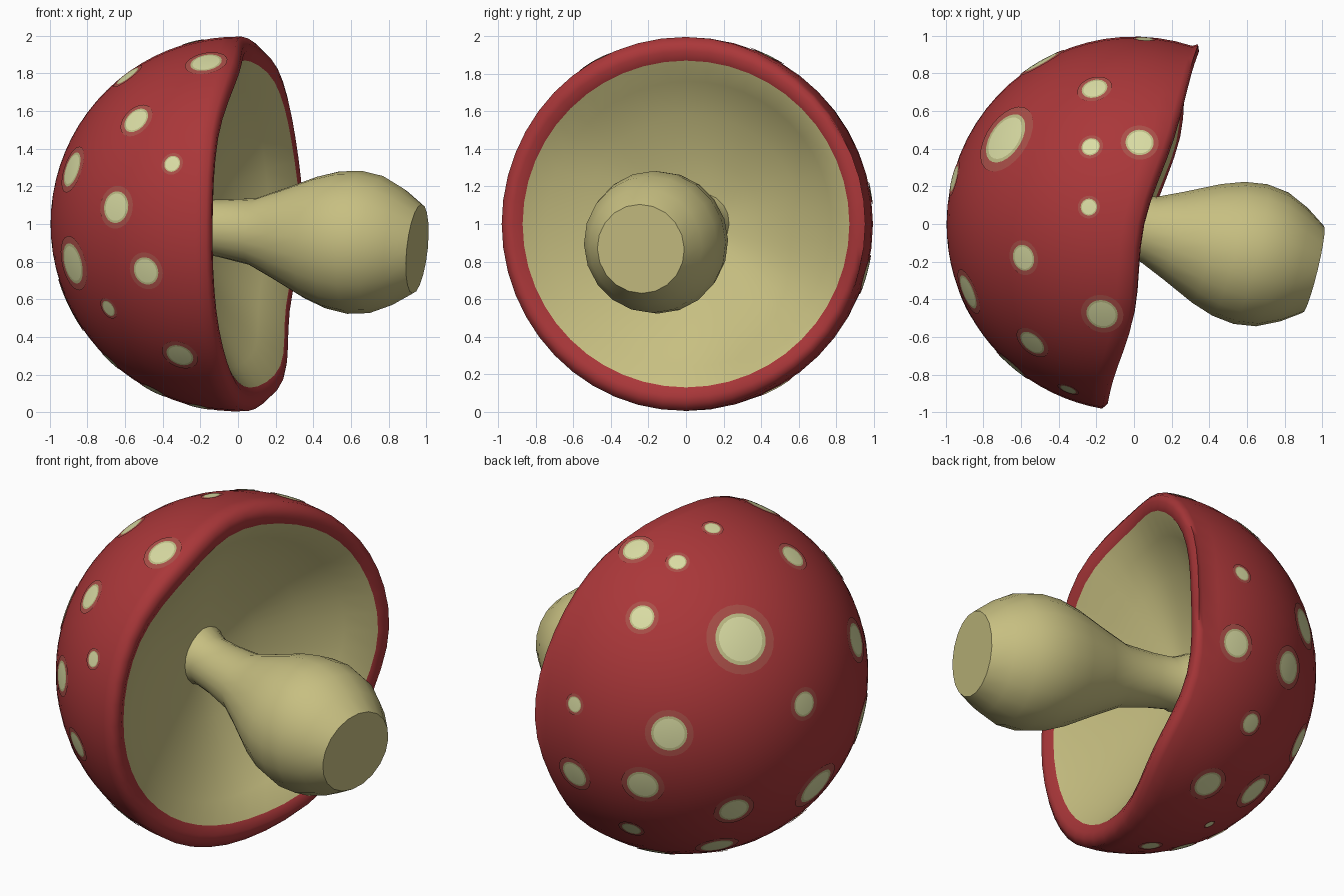
import bpy, bmesh, math
from mathutils import Vector

if "Cube" in bpy.data.objects:
    bpy.data.objects.remove(bpy.data.objects["Cube"])

def material(name, rgb):
    m = bpy.data.materials.new(name)
    m.diffuse_color = (*rgb, 1)
    m.use_nodes = True
    m.node_tree.nodes["Principled BSDF"].inputs["Base Color"].default_value = m.diffuse_color
    return m

RED = material("cap red", (0.40, 0.038, 0.041))
CREAM = material("flesh cream", (0.57, 0.52, 0.22))
SPOT = material("spot pale", (0.70, 0.72, 0.37))
EDGE = material("spot edge", (0.52, 0.51, 0.24))
HALO = material("spot halo", (0.40, 0.078, 0.065))

CENTRE = Vector((0, 0, 1))
AXIS = Vector((0.95, -0.23, -0.10)).normalized()
AXIS_START = Vector((0, -0.01, 0.968))

def finish(name, bm, mats, angle=60, recalc=True):
    if recalc:
        bmesh.ops.recalc_face_normals(bm, faces=bm.faces)
    me = bpy.data.meshes.new(name)
    bm.to_mesh(me)
    bm.free()
    for m in mats:
        me.materials.append(m)
    ob = bpy.data.objects.new(name, me)
    bpy.context.collection.objects.link(ob)
    bpy.ops.object.select_all(action='DESELECT')
    ob.select_set(True)
    bpy.context.view_layer.objects.active = ob
    bpy.ops.object.shade_smooth_by_angle(angle=math.radians(angle))
    return ob

def skin(bm, start, rings, end, mat_of):
    """Bridge rings of points from a start pole to an end pole."""
    a, b = bm.verts.new(start), bm.verts.new(end)
    vs = [[bm.verts.new(p) for p in ring] for ring in rings]
    n = len(vs[0])
    for j in range(n):
        k = (j + 1) % n
        bm.faces.new((a, vs[0][k], vs[0][j])).material_index = mat_of(0)
        for i in range(len(vs) - 1):
            f = bm.faces.new((vs[i][j], vs[i][k], vs[i + 1][k], vs[i + 1][j]))
            f.material_index = mat_of(i + 1)
        bm.faces.new((b, vs[-1][j], vs[-1][k])).material_index = mat_of(len(vs))

# Wavy rim: x of the lip every 30 degrees round the x axis, from +y towards +z
RIM = [.34, .30, .21, .05, 0, -.11, -.14, -.12, -.04, .08, .24, .27]

def rim_x(phi):
    t = (phi / math.tau * 12) % 12
    i, f = int(t), t % 1
    p0, p1, p2, p3 = (RIM[(i + d) % 12] for d in (-1, 0, 1, 2))
    return p1 + .5 * f * (p2 - p0 + f * (2*p0 - 5*p1 + 4*p2 - p3 + f * (3*(p1 - p2) + p3 - p0)))

# Cap: outer dome, rounded lip and hollow underside
R, SEG, DOME = 0.996, 48, 20
phis = [math.tau * j / SEG for j in range(SEG)]
around = lambda x, r, phi: CENTRE + Vector((x, r * math.cos(phi), r * math.sin(phi)))
rings = []
for i in range(1, DOME + 1):
    ring = []
    for phi in phis:
        th = math.acos(-(rim_x(phi) - .03)) * i / DOME
        ring.append(around(-R * math.cos(th), R * math.sin(th), phi))
    rings.append(ring)
for dx, r in ((0, .955), (.005, .92), (-.015, .87)):
    rings.append([around(rim_x(phi) + dx, r, phi) for phi in phis])
hub = AXIS_START + AXIS * -.3
for r, k in ((.76, .74), (.58, .45), (.36, .2), (.18, .06)):
    ring = []
    for phi in phis:
        p = around(hub.x + (rim_x(phi) - .015 - hub.x) * k, r, phi)
        ring.append(p + Vector((0, hub.y, hub.z - 1)) * (1 - k))
    rings.append(ring)
bm = bmesh.new()
skin(bm, CENTRE + Vector((-R, 0, 0)), rings, hub, lambda i: 0 if i < DOME + 3 else 1)
finish("cap", bm, [RED, CREAM], 75)

# Stem: turned profile along the tilted axis, (distance, radius)
PROFILE = [(-.34, .19), (-.29, .165), (-.22, .145), (-.1, .152), (.08, .178), (.22, .24), (.4, .325),
           (.52, .366), (.64, .382), (.76, .366), (.88, .31), (.985, .238)]
side = AXIS.cross(Vector((0, 0, 1))).normalized()
up = side.cross(AXIS)
N = 20
rings = [[AXIS_START + AXIS * t + (side * math.cos(math.tau * j / N) + up * math.sin(math.tau * j / N)) * r
          for j in range(N)] for t, r in PROFILE]
bm = bmesh.new()
skin(bm, AXIS_START + AXIS * -.34, rings, AXIS_START + AXIS * .985, lambda i: 0)
finish("stem", bm, [CREAM], 42)

# Spots: thin patches hugging the dome, (direction x, y, z, radius)
SPOTS = [
    (-.17, -.48, .86, .085), (-.54, -.63, .55, .075), (-.88, -.36, .29, .095),
    (-.65, -.755, .09, .085), (-.35, -.88, .32, .045), (-.88, -.42, -.21, .11),
    (-.49, -.835, -.25, .075), (-.69, -.57, -.45, .045), (-.31, -.645, -.70, .075),
    (-.68, -.10, -.73, .05), (-.45, -.12, -.88, .06), (-.21, -.11, -.97, .05),
    (-.69, .46, .56, .145), (-.21, .72, .66, .07), (-.23, .41, .88, .05),
    (.03, .435, .90, .075), (-.24, .09, .966, .045), (-.59, -.18, .79, .07),
    (-.49, .86, .09, .10), (.055, .985, .166, .045), (.074, .96, -.27, .08),
    (-.345, .906, -.244, .09), (-.18, .777, -.60, .055), (-.50, .42, -.75, .09),
    (-.71, .556, -.43, .085), (-.955, .24, .154, .07), (-.90, .04, -.436, .115),
    (-.13, .475, -.87, .08), (-.376, .19, -.90, .025),
]
bm = bmesh.new()
M = 24
for x, y, z, rad in SPOTS:
    d = Vector((x, y, z)).normalized()
    u = d.orthogonal().normalized()
    w = d.cross(u)
    previous = [bm.verts.new(CENTRE + d)] * M
    for frac, mat in ((.45, 0), (.86, 0), (1.0, 1), (1.35, 2)):
        a = rad * frac
        ring = [bm.verts.new(CENTRE + d * math.cos(a) + math.sin(a) *
                (u * math.cos(math.tau * j / M) + w * math.sin(math.tau * j / M))) for j in range(M)]
        for j in range(M):
            k = (j + 1) % M
            loop = [previous[j], ring[j], ring[k], previous[k]]
            f = bm.faces.new(loop if previous[j] != previous[k] else loop[:3])
            f.material_index = mat
        previous = ring
finish("cap_spots", bm, [SPOT, EDGE, HALO], 60, recalc=False)
